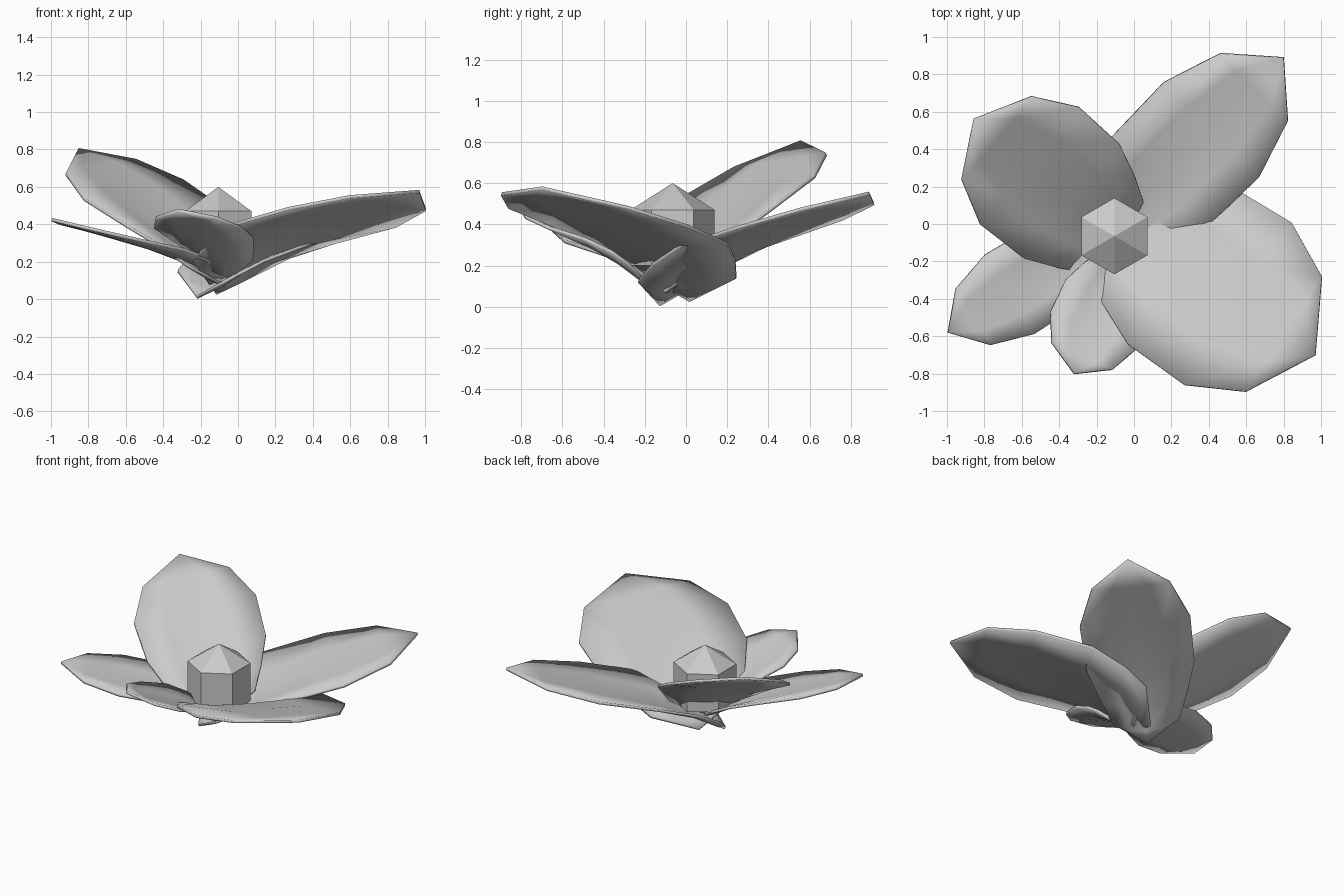
import bpy, bmesh, math
from mathutils import Vector

if "Cube" in bpy.data.objects:
    bpy.data.objects.remove(bpy.data.objects["Cube"])

# shared petal template: station along length, half-width ratio, rim lift, midline bow
STATIONS = [(0, 0, 0, 0), (.05, .6, .10, .03), (.16, .77, .125, .07), (.335, .97, .12, .09),
            (.62, 1, .06, .065), (.845, .71, .02, .025), (1, 0, 0, 0)]
ACROSS = [-1, -.5, 0, .5, 1]


def petal(name, base, tip, half_width, lift, roll, bow):
    """Cupped blunt-based petal from base to tip; roll raises its left side."""
    base, tip = Vector(base), Vector(tip)
    axis = tip - base
    left = Vector((-axis.y, axis.x, 0)).normalized()
    bm = bmesh.new()
    rows = []
    for s, w, h, b in STATIONS:
        mid = base + axis * s
        row = []
        for v in (ACROSS if w else [0]):
            p = mid + left * (v * w * half_width)
            p.z += lift * (h * v * v + bow * b * (1 - v * v)) + roll * v * w * half_width
            row.append(bm.verts.new(p))
        rows.append(row)
    for a, b in zip(rows, rows[1:]):
        for i in range(len(ACROSS) - 1):
            if len(a) == 1:
                bm.faces.new((a[0], b[i], b[i + 1]))
            elif len(b) == 1:
                bm.faces.new((a[i], b[0], a[i + 1]))
            else:
                bm.faces.new((a[i], b[i], b[i + 1], a[i + 1]))
    bmesh.ops.recalc_face_normals(bm, faces=bm.faces)
    if sum(f.normal.z for f in bm.faces) < 0:
        bmesh.ops.reverse_faces(bm, faces=bm.faces)
    me = bpy.data.meshes.new(name)
    bm.to_mesh(me)
    bm.free()
    ob = bpy.data.objects.new(name, me)
    bpy.context.collection.objects.link(ob)
    m = ob.modifiers.new("thickness", 'SOLIDIFY')
    m.thickness, m.offset = .018, 0
    # smooth over the thin rim as well
    me.polygons.foreach_set("use_smooth", [True] * len(me.polygons))


# five petals
petal("petal_back_right", (-.22, -.13, .01), (.80, .89, .55), .36, 1.0, .06, .7)
petal("petal_front_right", (-.12, .02, .03), (.97, -.70, .575), .52, 1.15, -.09, 1)
petal("petal_back_left", (-.07, -.10, .07), (-.855, .56, .80), .41, 1.0, -.12, .6)
petal("petal_front_left", (-.12, -.04, .11), (-.995, -.58, .425), .25, .6, -.10, .7)
petal("petal_front", (-.05, -.19, .11), (-.32, -.80, .475), .25, .8, .0, .5)

# six-sided flower centre with pointed top
bm = bmesh.new()
ring = [(math.cos(math.radians(60 * i + 30)) * .204 - .105,
         math.sin(math.radians(60 * i + 30)) * .204 - .065) for i in range(6)]
low = [bm.verts.new((x, y, .2)) for x, y in ring]
top = [bm.verts.new((x, y, .47)) for x, y in ring]
apex = bm.verts.new((-.105, -.065, .60))
bm.faces.new(low[::-1])
for i in range(6):
    j = (i + 1) % 6
    bm.faces.new((low[i], low[j], top[j], top[i]))
    bm.faces.new((top[i], top[j], apex))
me = bpy.data.meshes.new("flower_centre")
bm.to_mesh(me)
bm.free()
bpy.context.collection.objects.link(bpy.data.objects.new("flower_centre", me))
